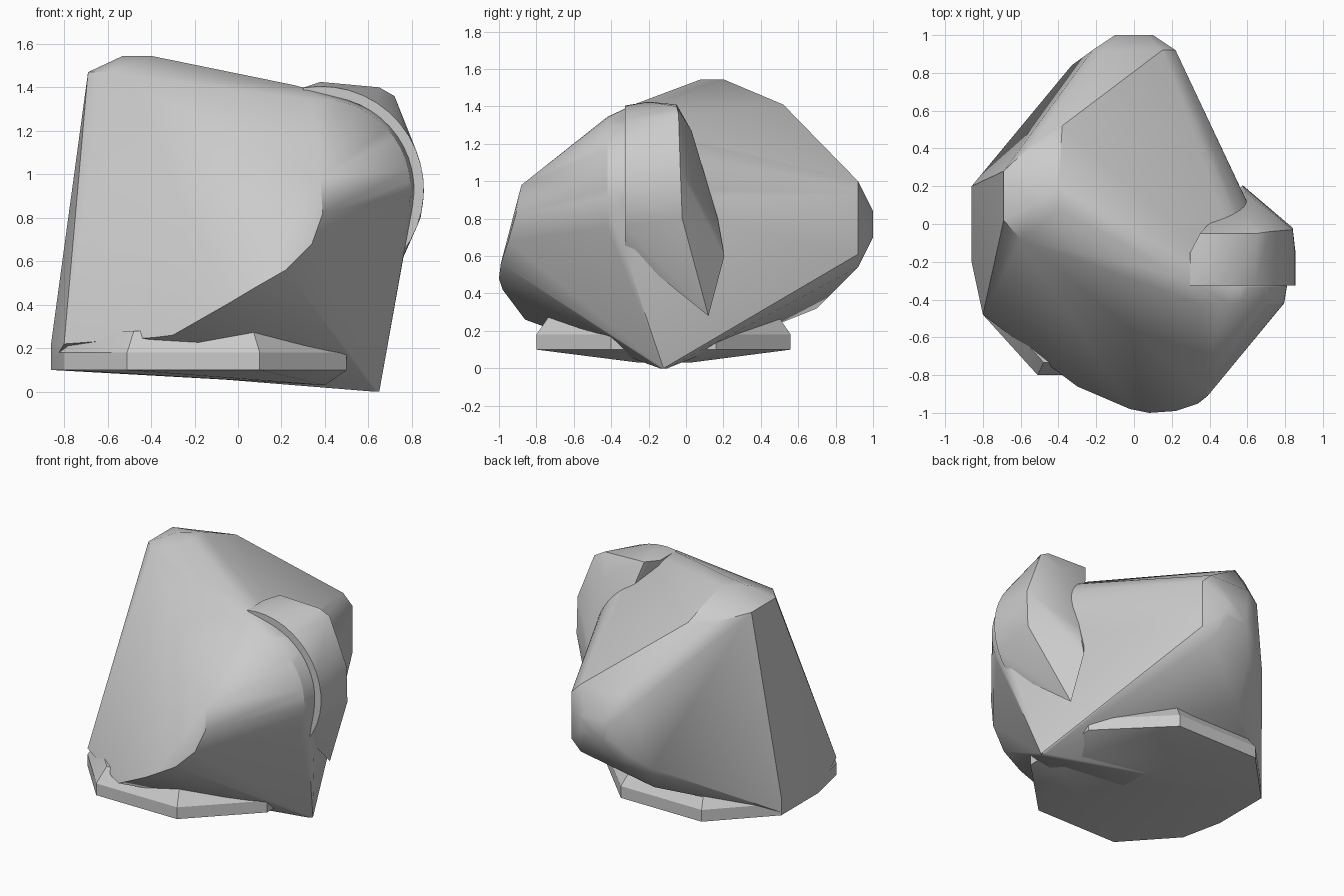
import bpy
import bmesh
from math import cos, sin, radians

old = bpy.data.objects.get("Cube")
if old:
    bpy.data.objects.remove(old, do_unlink=True)

# One plain grey for everything
grey = bpy.data.materials.new("plain_grey")
grey.use_nodes = True
colour = (0.6, 0.6, 0.6, 1)
grey.diffuse_color = colour
grey.node_tree.nodes["Principled BSDF"].inputs["Base Color"].default_value = colour


def hull_part(name, points):
    """Wrap a convex skin around the points and shade it smooth by angle."""
    bm = bmesh.new()
    for point in points:
        bm.verts.new(point)
    result = bmesh.ops.convex_hull(bm, input=list(bm.verts))
    inside = {v for v in result["geom_interior"] + result["geom_unused"]
              if isinstance(v, bmesh.types.BMVert)}
    bmesh.ops.delete(bm, geom=list(inside), context='VERTS')
    bmesh.ops.recalc_face_normals(bm, faces=list(bm.faces))
    mesh = bpy.data.meshes.new(name)
    bm.to_mesh(mesh)
    bm.free()
    mesh.materials.append(grey)
    part = bpy.data.objects.new(name, mesh)
    bpy.context.collection.objects.link(part)
    bpy.ops.object.select_all(action='DESELECT')
    part.select_set(True)
    bpy.context.view_layer.objects.active = part
    bpy.ops.object.shade_smooth_by_angle(angle=radians(30))
    return part


def arc(radius, y, start, end, steps=16):
    """Arc facing the front, around the shared hub of the round corner."""
    angles = [radians(start + (end - start) * i / steps) for i in range(steps + 1)]
    return [(0.38 + radius * cos(a), y, 0.93 + radius * sin(a)) for a in angles]


def cap(y, half_width, low, high, cut):
    """Upright rectangle with cut corners."""
    corners = []
    for side in (-1, 1):
        corners += [(side * half_width, y, low + cut), (side * half_width, y, high - cut),
                    (side * (half_width - cut), y, low), (side * (half_width - cut), y, high)]
    return corners


def plate_ring(inset, z):
    """Irregular eight-sided outline of the base plate."""
    outline = [(-0.86, -0.2), (-0.8, -0.48), (-0.51, -0.8), (0.1, -0.8),
               (0.5, -0.4), (0.5, 0.16), (0.1, 0.56), (-0.51, 0.56), (-0.86, 0.2)]
    scale = 1 - inset
    return [(-0.2 + (x + 0.2) * scale, -0.12 + (y + 0.12) * scale, z) for x, y in outline]


# Main body: pointed foot, round right corner, curved front ridge, blunt back
foot = [(0.65, -0.12, 0), (0.63, -0.14, 0), (0.63, -0.1, 0)]
round_corner = arc(0.43, -0.33, -25, 95) + arc(0.415, -0.42, -25, 95)
corner_ends = [(0.76, -0.33, 0.62), (0.26, -0.28, 1.41)]
front_ridge = [(0.38, -0.88, 0.98), (0.39, -0.91, 0.82), (0.34, -0.95, 0.68),
               (0.22, -0.99, 0.56), (0.08, -1, 0.48), (-0.02, -0.98, 0.42),
               (-0.3, -0.86, 0.26), (-0.38, -0.8, 0.25)]
crown = [(-0.53, 0.1, 1.545), (-0.4, 0.08, 1.545), (-0.4, 0.2, 1.545),
         (-0.69, 0.02, 1.47), (-0.69, 0.28, 1.47), (-0.6, -0.08, 1.47),
         (-0.53, 0.43, 1.42), (-0.38, 0.52, 1.41)]
left_side = [(-0.86, y, z) for y in (-0.2, 0.2) for z in (0.12, 0.22)]
left_side.append((-0.8, -0.48, 0.22))
back = cap(0.92, 0.22, 0.54, 1.0, 0.07) + cap(1.0, 0.1, 0.7, 0.84, 0.03)
back += [(-0.33, 0.84, 0.52), (-0.25, 0.7, 0.32)]
hull_part("body", foot + round_corner + corner_ends + front_ridge
          + crown + left_side + back)

# Raised collar behind the round corner
collar_rim = arc(0.475, -0.325, -38, 100) + arc(0.475, -0.15, -15, 100)
collar_back = [(0.35, -0.05, 1.41), (0.65, -0.05, 1.4), (0.72, -0.04, 1.36),
               (0.84, -0.03, 1.05), (0.84, -0.02, 0.8), (0.38, -0.2, 1.425)]
collar_tail = [(0.6, 0.03, 1.27), (0.6, 0.09, 1.03), (0.59, 0.17, 0.8),
               (0.575, 0.205, 0.6), (0.61, 0.12, 0.28)]
hull_part("collar", collar_rim + collar_back + collar_tail)

# Base plate with a bevelled rim and slightly dipped underside
underside = [(0.4, -0.25, 0.03), (0.4, 0.02, 0.03)]
hull_part("base_plate", plate_ring(0, 0.1) + plate_ring(0, 0.18)
          + plate_ring(0.1, 0.28) + underside)
